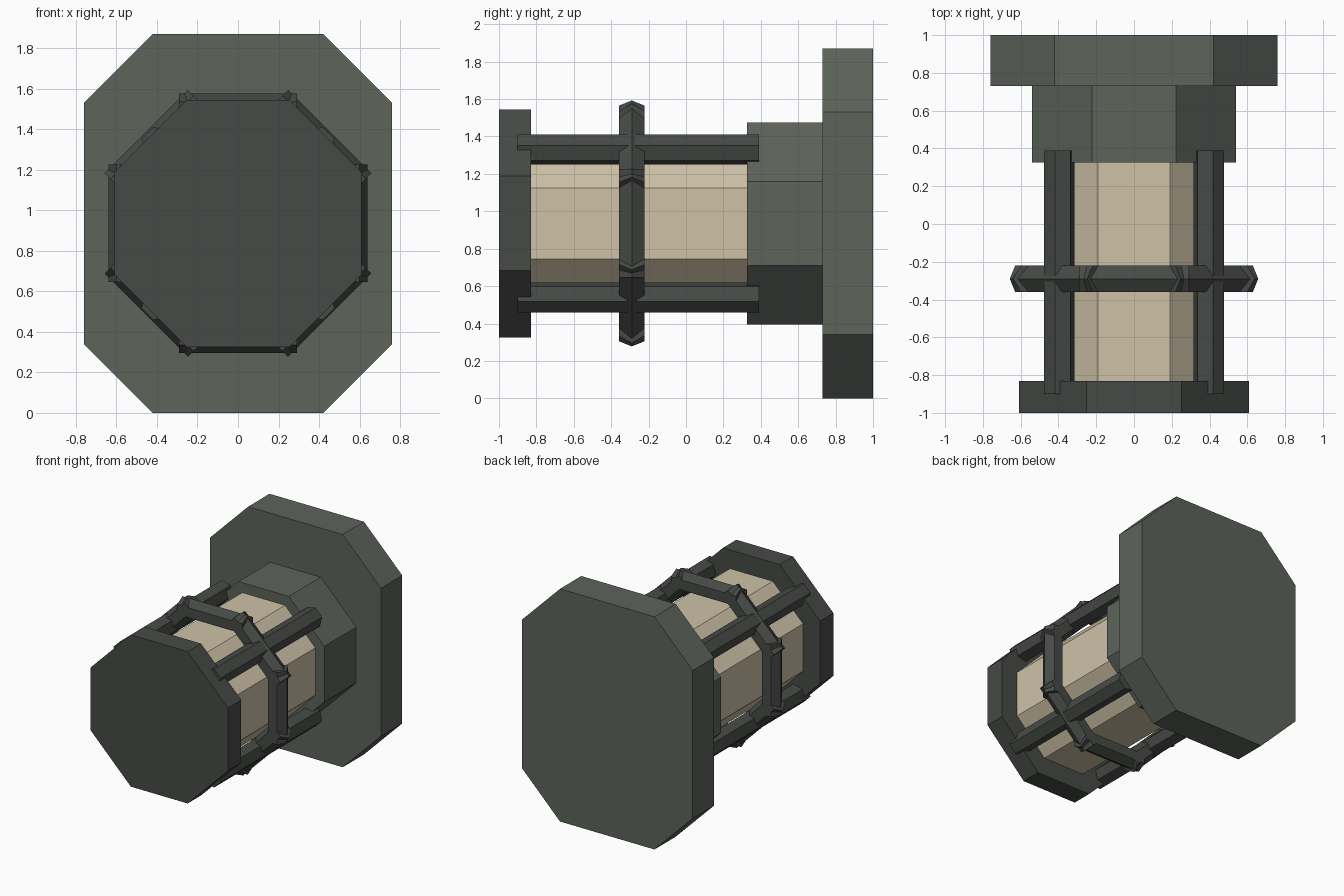
import bpy, bmesh
from math import cos, sin, pi, tan
from mathutils import Matrix

if "Cube" in bpy.data.objects:
    bpy.data.objects.remove(bpy.data.objects["Cube"])

CZ = 0.935                      # height of the lamp axis


def material(name, rgb):
    m = bpy.data.materials.new(name)
    m.diffuse_color = (*rgb, 1)
    m.use_nodes = True
    m.node_tree.nodes["Principled BSDF"].inputs["Base Color"].default_value = m.diffuse_color
    return m


plate_mat = material("grey_green_metal", (0.11, 0.125, 0.105))
frame_mat = material("dark_metal", (0.062, 0.068, 0.062))
glass_mat = material("warm_glass", (0.62, 0.54, 0.39))


def prism(name, profile, y0, y1, mat, matrix=Matrix()):
    """Extrude an (x, z) profile along y, then place it about the lamp axis."""
    bm = bmesh.new()
    face = bm.faces.new([bm.verts.new((x, y0, z)) for x, z in profile])
    ext = bmesh.ops.extrude_face_region(bm, geom=[face])
    verts = [v for v in ext["geom"] if isinstance(v, bmesh.types.BMVert)]
    bmesh.ops.translate(bm, verts=verts, vec=(0, y1 - y0, 0))
    bm.transform(Matrix.Translation((0, 0, CZ)) @ matrix)
    bmesh.ops.recalc_face_normals(bm, faces=bm.faces)
    me = bpy.data.meshes.new(name)
    bm.to_mesh(me)
    bm.free()
    me.materials.append(mat)
    ob = bpy.data.objects.new(name, me)
    bpy.context.collection.objects.link(ob)
    return ob


def chamfered(hx, hz, c):
    """Rectangle with corners cut by c."""
    return [(hx, hz - c), (hx - c, hz), (c - hx, hz), (-hx, hz - c),
            (-hx, c - hz), (c - hx, -hz), (hx - c, -hz), (hx, c - hz)]


def octagon(a):
    return chamfered(a, a, a * (1 - tan(pi / 8)))


def hexagon(r, start):
    return [(r * cos(start + i * pi / 3), r * sin(start + i * pi / 3)) for i in range(6)]


# Wall plate, neck, glass and front cap
prism("wall_plate", chamfered(0.76, CZ, 0.34), 0.73, 1.0, plate_mat)
prism("neck", octagon(0.54), 0.325, 0.73, plate_mat)
prism("glass", octagon(0.46), -0.84, 0.335, glass_mat)
prism("front_cap", octagon(0.61), -1.0, -0.83, frame_mat)

# Four long guard bars, flat side outward
for i in range(4):
    m = Matrix.Rotation(pi / 4 + i * pi / 2, 4, 'Y') @ Matrix.Translation((0, 0, 0.56))
    prism(f"guard_bar_{i + 1}", hexagon(0.083, 0), -0.90, 0.39, frame_mat, m)

# Guard ring of eight overlapping bars, ridge outward
for i in range(8):
    m = (Matrix.Rotation(i * pi / 4, 4, 'Y') @ Matrix.Translation((0, -0.29, 0.56))
         @ Matrix.Rotation(pi / 2, 4, 'Z'))
    prism(f"guard_ring_{i + 1}", hexagon(0.08, pi / 2), -0.29, 0.29, frame_mat, m)
